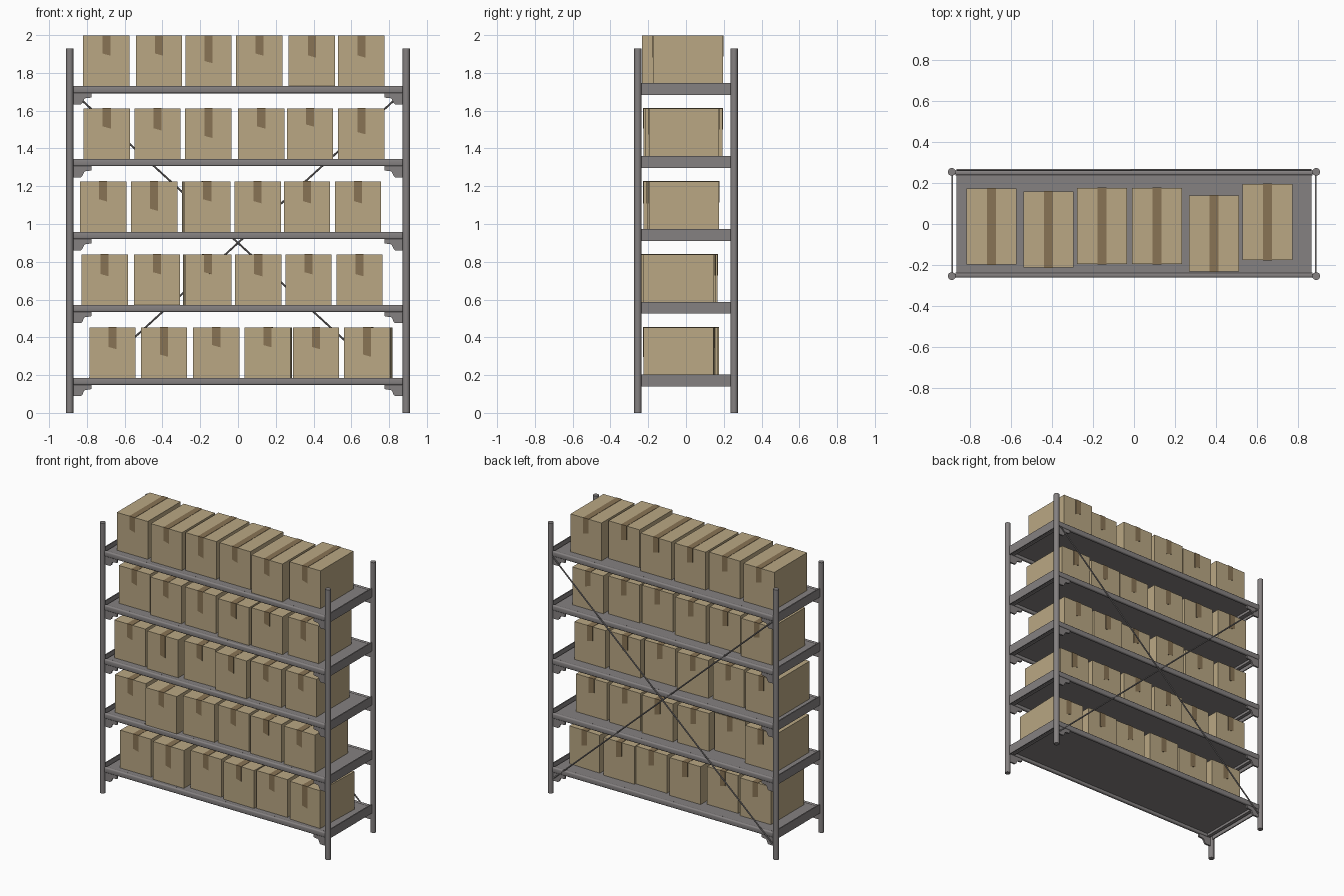
import bpy, bmesh, math
from mathutils import Vector, Matrix

if "Cube" in bpy.data.objects:
    bpy.data.objects.remove(bpy.data.objects["Cube"])


def mat(name, col):
    m = bpy.data.materials.new(name)
    m.diffuse_color = (*col, 1)
    m.use_nodes = True
    m.node_tree.nodes["Principled BSDF"].inputs["Base Color"].default_value = m.diffuse_color
    return m


METAL = mat("grey metal", (0.235, 0.22, 0.22))
CARD = mat("cardboard", (0.49, 0.39, 0.23))
TAPE = mat("brown tape", (0.25, 0.175, 0.09))


def finish(bm, name, mats, smooth=False):
    bmesh.ops.recalc_face_normals(bm, faces=bm.faces)
    me = bpy.data.meshes.new(name)
    bm.to_mesh(me)
    bm.free()
    for m in mats:
        me.materials.append(m)
    ob = bpy.data.objects.new(name, me)
    bpy.context.collection.objects.link(ob)
    if smooth:
        bpy.context.view_layer.objects.active = ob
        ob.select_set(True)
        bpy.ops.object.shade_smooth_by_angle(angle=math.radians(35))
        ob.select_set(False)
    return ob


def add_box(bm, lo, hi, mi=0):
    lo, hi = Vector(lo), Vector(hi)
    r = bmesh.ops.create_cube(bm, size=1)
    for v in r["verts"]:
        v.co = Vector([(lo[i] + hi[i]) / 2 + v.co[i] * (hi[i] - lo[i]) for i in range(3)])
        for f in v.link_faces:
            f.material_index = mi
    return r["verts"]


def add_prism(bm, pts, vec, mi=0):
    """Extrude a flat polygon along vec."""
    f = bm.faces.new([bm.verts.new(p) for p in pts])
    f.material_index = mi
    r = bmesh.ops.extrude_face_region(bm, geom=[f], use_keep_orig=True)
    bmesh.ops.translate(bm, vec=vec, verts=[g for g in r["geom"] if isinstance(g, bmesh.types.BMVert)])
    for face in bm.faces:
        if any(v in r["geom"] for v in face.verts):
            face.material_index = mi


def rod(name, a, b, r, seg):
    a, b = Vector(a), Vector(b)
    d = b - a
    bm = bmesh.new()
    m = Matrix.Translation((a + b) / 2) @ d.to_track_quat("Z", "Y").to_matrix().to_4x4()
    bmesh.ops.create_cone(bm, cap_ends=True, segments=seg, radius1=r, radius2=r, depth=d.length, matrix=m)
    return finish(bm, name, [METAL], True)


# Four round posts
PX, PY = 0.891, 0.255
for sx in (-1, 1):
    for sy in (-1, 1):
        rod("post", (sx * PX, sy * PY, 0), (sx * PX, sy * PY, 1.93), 0.019, 20)

# Back cross braces
for s in (-1, 1):
    rod("cross_brace", (s * 0.865, 0.262 + s * 0.003, 1.69), (-s * 0.865, 0.262 + s * 0.003, 0.11), 0.005, 8)

LEVELS = [0.186 + 0.386 * i for i in range(5)]
# Bracket outline: distance along x, drop below shelf top
BRACKET = [(0.875, -0.03), (0.776, -0.03), (0.776, -0.06), (0.79, -0.063), (0.806, -0.064),
           (0.814, -0.068), (0.82, -0.08), (0.824, -0.09), (0.832, -0.097), (0.875, -0.097)]

for L in LEVELS:
    # Deck with a rim open to below
    bm = bmesh.new()
    add_box(bm, (-0.868, -0.25, L - 0.018), (0.868, 0.25, L - 0.003))
    for s in (-1, 1):
        add_box(bm, (s * 0.855 - 0.012, -0.245, L - 0.036), (s * 0.855 + 0.012, 0.245, L - 0.01))
    finish(bm, "shelf_deck", [METAL])
    # Rounded long beams, front and back
    for s in (-1, 1):
        bm = bmesh.new()
        add_box(bm, (-0.872, s * 0.25 - 0.012, L - 0.038), (0.872, s * 0.25 + 0.012, L))
        long_edges = [e for e in bm.edges if abs(e.verts[0].co.x - e.verts[1].co.x) > 1]
        bmesh.ops.bevel(bm, geom=long_edges, offset=0.008, segments=3, profile=0.5, affect="EDGES")
        finish(bm, "shelf_beam", [METAL], True)
        # Corner brackets
        for sx in (-1, 1):
            bm = bmesh.new()
            add_prism(bm, [(sx * x, s * 0.25 - 0.006, L + z) for x, z in BRACKET], (0, 0.012, 0))
            finish(bm, "corner_bracket", [METAL])
        # End plate between front and back posts
        bm = bmesh.new()
        add_box(bm, (s * 0.888 - 0.004, -0.245, L - 0.047), (s * 0.888 + 0.004, 0.245, L + 0.016))
        finish(bm, "end_plate", [METAL])

W, D, H, TW, T = 0.245, 0.372, 0.27, 0.043, 0.002


def carton(x, y, z, tape_front, rot):
    bm = bmesh.new()
    add_box(bm, (-W / 2, -D / 2, 0), (W / 2, D / 2, H))
    add_box(bm, (-TW / 2, -D / 2 - T, H), (TW / 2, D / 2 + T, H + T), 1)
    # Hanging tape ends with a slanted cut
    for s, ln in ((-1, tape_front), (1, 0.105)):
        pts = [(-TW / 2, s * D / 2, H), (TW / 2, s * D / 2, H),
               (TW / 2, s * D / 2, H - ln - 0.006), (-TW / 2, s * D / 2, H - ln + 0.006)]
        add_prism(bm, pts, (0, s * T, 0), 1)
    ob = finish(bm, "cardboard_box", [CARD, TAPE])
    ob.location = (x, y, z)
    ob.rotation_euler.z = math.radians(rot)


# Box rows, bottom to top: x, y, front tape length
ROWS = [
    ([-0.664, -0.392, -0.115, 0.16, 0.413, 0.69], [-0.02, -0.04, -0.012, -0.03, -0.02, -0.035],
     [.11, .15, .10, .10, .11, .15]),
    ([-0.706, -0.429, -0.163, 0.107, 0.373, 0.643], [-0.02, -0.068, -0.03, -0.018, -0.03, -0.038],
     [.11, .10, .10, .11, .10, .11]),
    ([-0.714, -0.444, -0.168, 0.104, 0.365, 0.635], [-0.015, -0.03, -0.015, -0.04, -0.02, -0.01],
     [.10, .15, .10, .11, .11, .11]),
    ([-0.695, -0.426, -0.157, 0.123, 0.381, 0.653], [0.008, -0.02, -0.015, -0.04, -0.03, -0.01],
     [.10, .11, .15, .10, .09, .13]),
    ([-0.697, -0.418, -0.156, 0.113, 0.391, 0.653], [-0.012, -0.026, -0.01, -0.01, -0.046, 0.01],
     [.10, .10, .14, .10, .11, .11]),
]
TURNED = {(0, 3): -1, (0, 5): -2, (1, 2): 1.5, (2, 2): 1.5}
for i, (xs, ys, tapes) in enumerate(ROWS):
    for j in range(6):
        carton(xs[j], ys[j], LEVELS[i] - 0.003, tapes[j], TURNED.get((i, j), 0))
